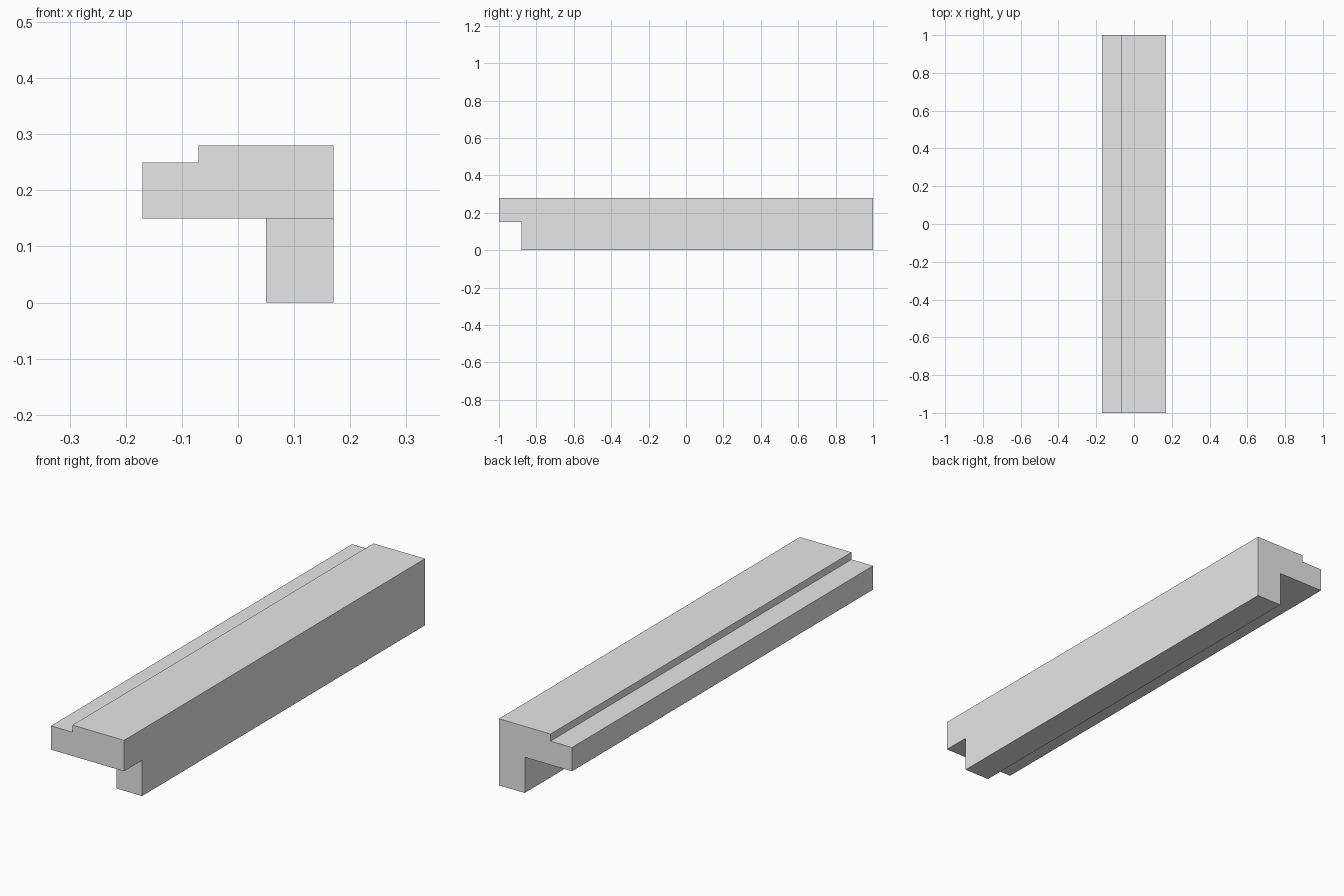
import bpy
import bmesh

cube = bpy.data.objects.get("Cube")
if cube:
    bpy.data.objects.remove(cube, do_unlink=True)

grey = bpy.data.materials.new("light_grey")
grey.use_nodes = True
colour = (0.8, 0.8, 0.8, 1.0)
grey.diffuse_color = colour
grey.node_tree.nodes["Principled BSDF"].inputs["Base Color"].default_value = colour


def extrude_profile(name, profile, y_front, y_back):
    """Extrude a closed x-z outline along y."""
    bm = bmesh.new()
    face = bm.faces.new([bm.verts.new((x, y_front, z)) for x, z in profile])
    result = bmesh.ops.extrude_face_region(bm, geom=[face])
    moved = [v for v in result["geom"] if isinstance(v, bmesh.types.BMVert)]
    bmesh.ops.translate(bm, verts=moved, vec=(0, y_back - y_front, 0))
    bmesh.ops.recalc_face_normals(bm, faces=bm.faces)
    mesh = bpy.data.meshes.new(name)
    bm.to_mesh(mesh)
    bm.free()
    mesh.materials.append(grey)
    obj = bpy.data.objects.new(name, mesh)
    bpy.context.collection.objects.link(obj)
    return obj


LEFT, RIGHT = 0.17, -0.17
LEDGE_X, WEB_X = -0.07, 0.05
TOP, LEDGE_Z, UNDERSIDE = 0.28, 0.25, 0.15
FRONT, NOTCH, BACK = -1.0, -0.88, 1.0

# L-section beam with a rebated ledge along its right edge
beam = extrude_profile("beam", [
    (LEFT, 0), (LEFT, TOP), (LEDGE_X, TOP), (LEDGE_X, LEDGE_Z),
    (RIGHT, LEDGE_Z), (RIGHT, UNDERSIDE), (WEB_X, UNDERSIDE), (WEB_X, 0),
], NOTCH, BACK)

# Top flange carried on past the notched lower web
flange_end = extrude_profile("front_flange", [
    (LEFT, UNDERSIDE), (LEFT, TOP), (LEDGE_X, TOP), (LEDGE_X, LEDGE_Z),
    (RIGHT, LEDGE_Z), (RIGHT, UNDERSIDE),
], FRONT, NOTCH)

# Merge into one solid without the inner wall
union = beam.modifiers.new("join_flange", "BOOLEAN")
union.operation = "UNION"
union.solver = "EXACT"
union.object = flange_end
bpy.context.view_layer.objects.active = beam
bpy.ops.object.modifier_apply(modifier=union.name)
bpy.data.objects.remove(flange_end, do_unlink=True)

# Dissolve the coplanar seam edges
bm = bmesh.new()
bm.from_mesh(beam.data)
bmesh.ops.remove_doubles(bm, verts=bm.verts, dist=0.0001)
bmesh.ops.dissolve_limit(bm, angle_limit=0.01, verts=bm.verts, edges=bm.edges)
bm.to_mesh(beam.data)
bm.free()
